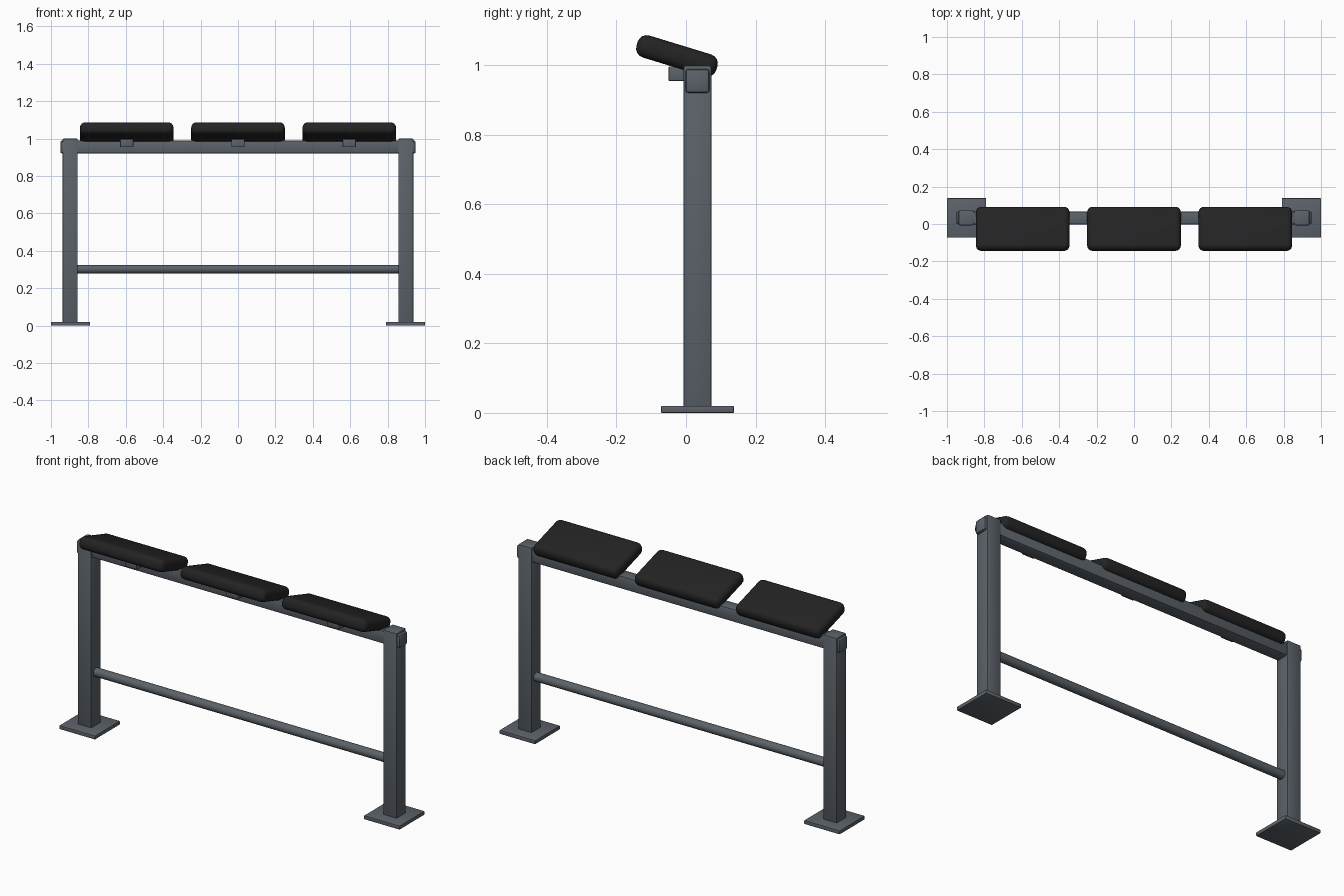
import bpy
from math import radians

old = bpy.data.objects.get("Cube")
if old:
    bpy.data.objects.remove(old, do_unlink=True)


def material(name, color, roughness):
    m = bpy.data.materials.new(name)
    m.use_nodes = True
    m.diffuse_color = color
    bsdf = m.node_tree.nodes["Principled BSDF"]
    bsdf.inputs["Base Color"].default_value = color
    bsdf.inputs["Roughness"].default_value = roughness
    return m


metal = material("grey steel", (0.105, 0.123, 0.142, 1), 0.5)
padding = material("black padding", (0.017, 0.017, 0.017, 1), 0.8)


def finish(ob, name, mat):
    ob.name = name
    ob.data.materials.append(mat)
    bpy.ops.object.shade_smooth_by_angle(angle=radians(35))
    return ob


def box(name, center, size, mat, bevel, segments=2, tilt=0):
    bpy.ops.mesh.primitive_cube_add(size=1, location=center)
    ob = bpy.context.object
    ob.scale = size
    bpy.ops.object.transform_apply(location=False, rotation=False, scale=True)
    ob.rotation_euler.x = tilt
    mod = ob.modifiers.new("rounded edges", 'BEVEL')
    mod.width = bevel
    mod.segments = segments
    bpy.ops.object.modifier_apply(modifier=mod.name)
    return finish(ob, name, mat)


FRAME_Y = 0.033
POST_X = 0.897

# Posts and floor plates
for side, s in (("left", 1), ("right", -1)):
    box(side + "_floor_plate", (s * 0.895, FRAME_Y, 0.01), (0.21, 0.21, 0.02), metal, 0.003)
    box(side + "_post", (s * POST_X, FRAME_Y, 0.507), (0.08, 0.08, 0.986), metal, 0.006)

# Top beam, passing through both posts
box("top_beam", (0, FRAME_Y, 0.955), (1.9, 0.07, 0.07), metal, 0.01)

# Round lower rail
bpy.ops.mesh.primitive_cylinder_add(vertices=24, radius=0.023, depth=2 * POST_X - 0.04,
                                    location=(0, FRAME_Y, 0.302), rotation=(0, radians(90), 0))
finish(bpy.context.object, "lower_rail", metal)

# Tilted pads on small brackets
for label, x in (("right", -0.595), ("middle", 0), ("left", 0.595)):
    box(label + "_bracket", (x, -0.015, 0.976), (0.07, 0.07, 0.042), metal, 0.003)
    box(label + "_pad", (x, -0.026, 1.027), (0.5, 0.24, 0.066), padding, 0.027, 4, radians(-17))
